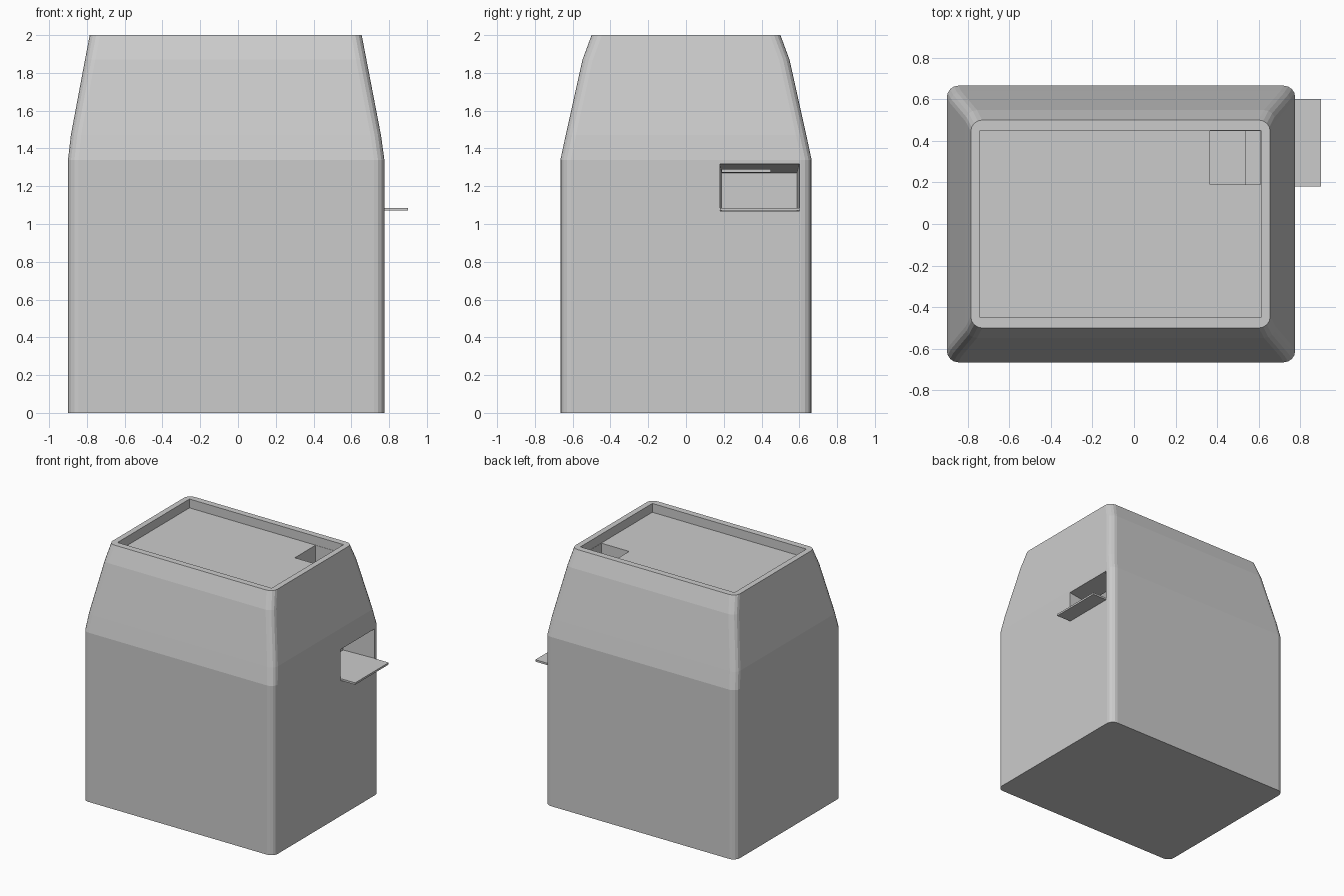
import bpy, bmesh
from math import cos, sin, pi

if "Cube" in bpy.data.objects:
    bpy.data.objects.remove(bpy.data.objects["Cube"])

grey = bpy.data.materials.new("light grey")
grey.use_nodes = True
colour = (0.6, 0.6, 0.6, 1)
grey.diffuse_color = colour
grey.node_tree.nodes["Principled BSDF"].inputs["Base Color"].default_value = colour


def rounded_ring(x0, x1, half_y, z, r, steps=4):
    """Rounded rectangle outline at height z."""
    corners = [(x1 - r, half_y - r), (x0 + r, half_y - r),
               (x0 + r, r - half_y), (x1 - r, r - half_y)]
    return [(cx + r * cos(pi / 2 * (q + i / steps)),
             cy + r * sin(pi / 2 * (q + i / steps)), z)
            for q, (cx, cy) in enumerate(corners) for i in range(steps + 1)]


def loft(name, rings):
    """Closed solid through a stack of outlines."""
    bm = bmesh.new()
    loops = [[bm.verts.new(p) for p in ring] for ring in rings]
    n = len(loops[0])
    for a, b in zip(loops, loops[1:]):
        for i in range(n):
            j = (i + 1) % n
            bm.faces.new((a[i], a[j], b[j], b[i]))
    bm.faces.new(loops[0][::-1])
    bm.faces.new(loops[-1])
    bmesh.ops.recalc_face_normals(bm, faces=bm.faces)
    mesh = bpy.data.meshes.new(name)
    bm.to_mesh(mesh)
    bm.free()
    mesh.materials.append(grey)
    obj = bpy.data.objects.new(name, mesh)
    bpy.context.collection.objects.link(obj)
    return obj


def box(name, x, y, z):
    return loft(name, [[(x[0], y[0], h), (x[1], y[0], h),
                        (x[1], y[1], h), (x[0], y[1], h)] for h in z])


def cut(target, cutter):
    """Subtract the cutter and discard it."""
    cutter.hide_render = True
    mod = target.modifiers.new("cut", 'BOOLEAN')
    mod.operation = 'DIFFERENCE'
    mod.solver = 'EXACT'
    mod.object = cutter
    bpy.context.view_layer.objects.active = target
    bpy.ops.object.modifier_apply(modifier=mod.name)
    bpy.data.objects.remove(cutter)


# Bin body: straight sides, tapered shoulders
sections = [(-0.9, 0.775, 0.665, 0), (-0.9, 0.775, 0.665, 1.34),
            (-0.885, 0.757, 0.637, 1.47), (-0.81, 0.68, 0.548, 1.87),
            (-0.785, 0.655, 0.5, 2)]
body = loft("bin_body", [rounded_ring(*s, 0.055) for s in sections])

# Recessed top and the shaft below its corner
cut(body, box("top_recess", (-0.74, 0.61), (-0.45, 0.45), (1.93, 2.1)))
cut(body, box("shaft", (0.365, 0.608), (0.19, 0.448), (1.275, 1.98)))

# Side opening that narrows towards its back wall
outer = [(0.8, 0.178, 1.07), (0.8, 0.602, 1.07), (0.8, 0.602, 1.323), (0.8, 0.178, 1.323)]
inner = [(0.51, 0.187, 1.07), (0.51, 0.588, 1.07), (0.51, 0.588, 1.27), (0.51, 0.187, 1.27)]
cut(body, loft("side_opening", [inner, outer]))

# Shelf sticking out of the opening
box("side_shelf", (0.505, 0.9), (0.18, 0.6), (1.071, 1.086))
